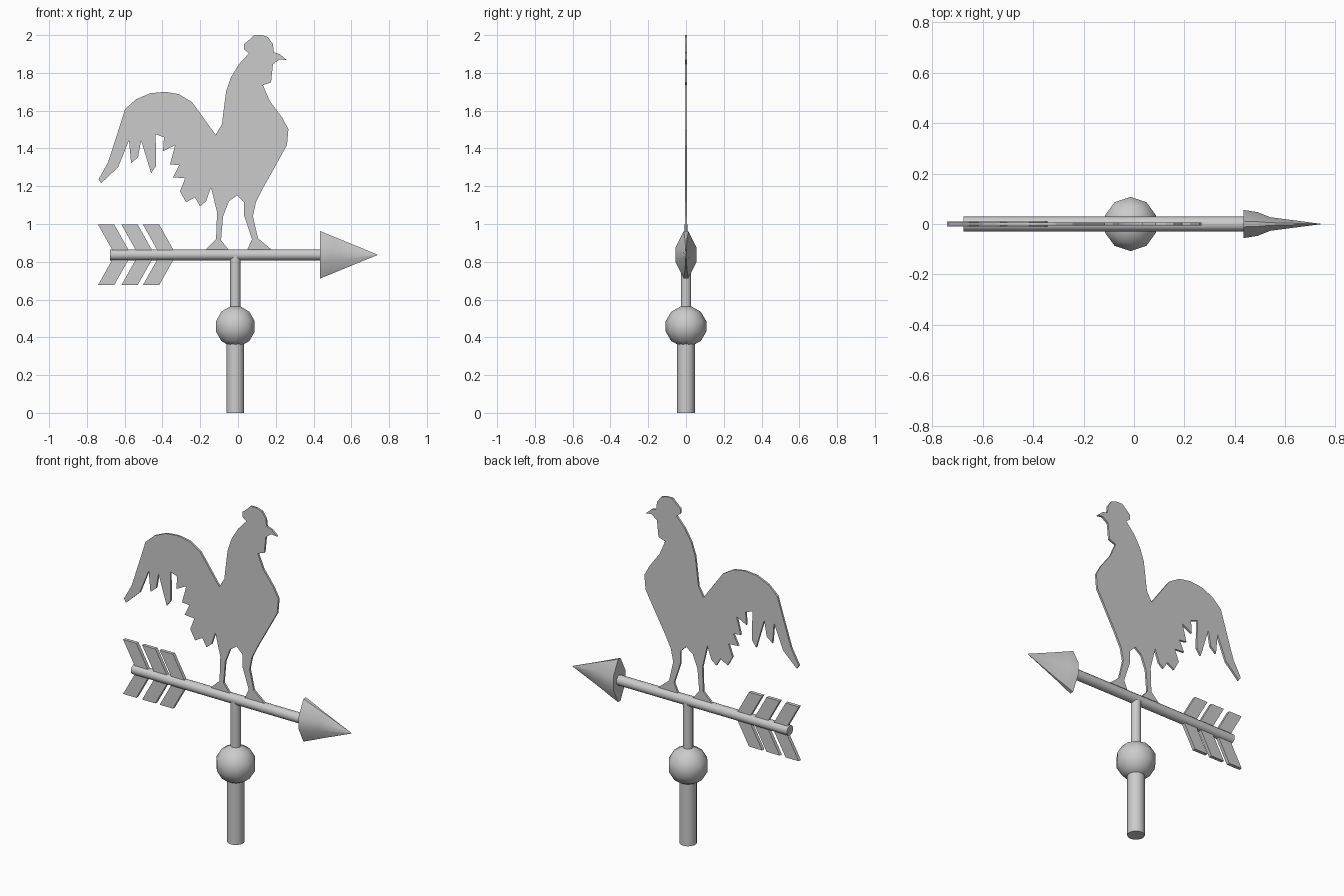
import bpy, bmesh, math
from mathutils import Matrix

if "Cube" in bpy.data.objects:
    bpy.data.objects.remove(bpy.data.objects["Cube"])

AXIS_X, ARROW_Z = -0.014, 0.837


def finish(name, bm, smooth=None):
    bmesh.ops.recalc_face_normals(bm, faces=bm.faces)
    me = bpy.data.meshes.new(name)
    bm.to_mesh(me)
    bm.free()
    ob = bpy.data.objects.new(name, me)
    bpy.context.collection.objects.link(ob)
    if smooth:
        bpy.ops.object.select_all(action='DESELECT')
        ob.select_set(True)
        bpy.context.view_layer.objects.active = ob
        bpy.ops.object.shade_smooth_by_angle(angle=math.radians(smooth))
    return ob


def loft(name, rings, smooth=40):
    """Skin a list of equal-length point rings and cap both ends."""
    bm = bmesh.new()
    vs = [[bm.verts.new(p) for p in r] for r in rings]
    n = len(rings[0])
    for a, b in zip(vs, vs[1:]):
        for i in range(n):
            j = (i + 1) % n
            bm.faces.new((a[i], a[j], b[j], b[i]))
    bm.faces.new(vs[0])
    bm.faces.new(vs[-1])
    return finish(name, bm, smooth)


def lathe(name, profile, sides):
    def ring(r, z):
        steps = [2 * math.pi * (i + 0.5) / sides for i in range(sides)]
        return [(AXIS_X + r * math.cos(t), r * math.sin(t), z) for t in steps]
    return loft(name, [ring(r, z) for r, z in profile])


def plate(name, outlines, half):
    """Cut flat outlines (x, z) from sheet of the given half thickness."""
    bm = bmesh.new()
    for pts in outlines:
        face = bm.faces.new([bm.verts.new((x, -half, z)) for x, z in pts])
        new = bmesh.ops.extrude_face_region(bm, geom=[face])['geom']
        verts = [v for v in new if isinstance(v, bmesh.types.BMVert)]
        bmesh.ops.translate(bm, verts=verts, vec=(0, 2 * half, 0))
    return finish(name, bm)


# Post, ball and spindle
lathe("post", [(0.047, 0), (0.047, 0.40)], 14)
ball = [math.radians(a) for a in (-75, -45, -15, 15, 45, 75)]
lathe("ball", [(0.111 * math.cos(a), 0.458 + 0.109 * math.sin(a)) for a in ball], 10)
lathe("spindle", [(0.028, 0.5), (0.028, ARROW_Z)], 12)

# Arrow shaft
ring = [2 * math.pi * i / 12 for i in range(12)]
loft("arrow_shaft", [[(x, 0.029 * math.cos(t), ARROW_Z + 0.029 * math.sin(t)) for t in ring]
                     for x in (-0.677, 0.45)])

# Arrow head: flattened cone that swells around the shaft
section = [(0.2, 1), (1, 0.3), (1, -0.3), (0.2, -1), (-0.2, -1), (-1, -0.3), (-1, 0.3), (-0.2, 1)]
rings = []
for x, half_y in ((0.434, 0.056), (0.49, 0.047), (0.54, 0.027), (0.739, 0.001)):
    half_z = 0.126 * (0.741 - x) / 0.307
    rings.append([(x, half_y * y, ARROW_Z + half_z * z) for y, z in section])
loft("arrow_head", rings, 50)

# Three slanted pairs of tail vanes
vanes = []
for x in (-0.741, -0.617, -0.503):
    for side in (1, -1):
        tip, root = ARROW_Z + side * 0.16, ARROW_Z + side * 0.012
        vanes.append([(x, tip), (x + 0.086, tip), (x + 0.169, root), (x + 0.083, root)])
plate("arrow_vanes", vanes, 0.01)

# Rooster silhouette: beak, comb, back, tail, belly, legs, chest
rooster = [
    (.259, 1.867), (.222, 1.899), (.19, 1.909), (.185, 1.952), (.159, 1.989), (.127, 2),
    (.085, 2), (.063, 1.978), (.032, 1.952), (.032, 1.925), (.058, 1.904), (.005, 1.846),
    (-.037, 1.777), (-.063, 1.703), (-.074, 1.618), (-.085, 1.528), (-.118, 1.472),
    (-.185, 1.565), (-.243, 1.645), (-.312, 1.687), (-.386, 1.7), (-.466, 1.692),
    (-.54, 1.66), (-.598, 1.608), (-.64, 1.475), (-.688, 1.327), (-.738, 1.237),
    (-.725, 1.216), (-.635, 1.3), (-.577, 1.443), (-.566, 1.322), (-.529, 1.353),
    (-.513, 1.443), (-.46, 1.269), (-.434, 1.306), (-.436, 1.475), (-.392, 1.459),
    (-.397, 1.385), (-.333, 1.417), (-.36, 1.316), (-.312, 1.311), (-.344, 1.247),
    (-.28, 1.242), (-.307, 1.173), (-.275, 1.115), (-.228, 1.141), (-.201, 1.094),
    (-.169, 1.12), (-.143, 1.194), (-.111, 1.062), (-.116, .919), (-.175, .862),
    (-.048, .862), (-.09, .914), (-.079, 1.041), (-.048, 1.12), (-.005, 1.152),
    (.032, 1.115), (.032, 1.046), (.074, .919), (.048, .862), (.18, .862), (.106, .924),
    (.079, 1.041), (.095, 1.115), (.132, 1.189), (.259, 1.417), (.267, 1.502),
    (.233, 1.565), (.169, 1.65), (.132, 1.735), (.175, 1.75), (.185, 1.846), (.222, 1.872),
]
plate("rooster", [rooster], 0.006)
